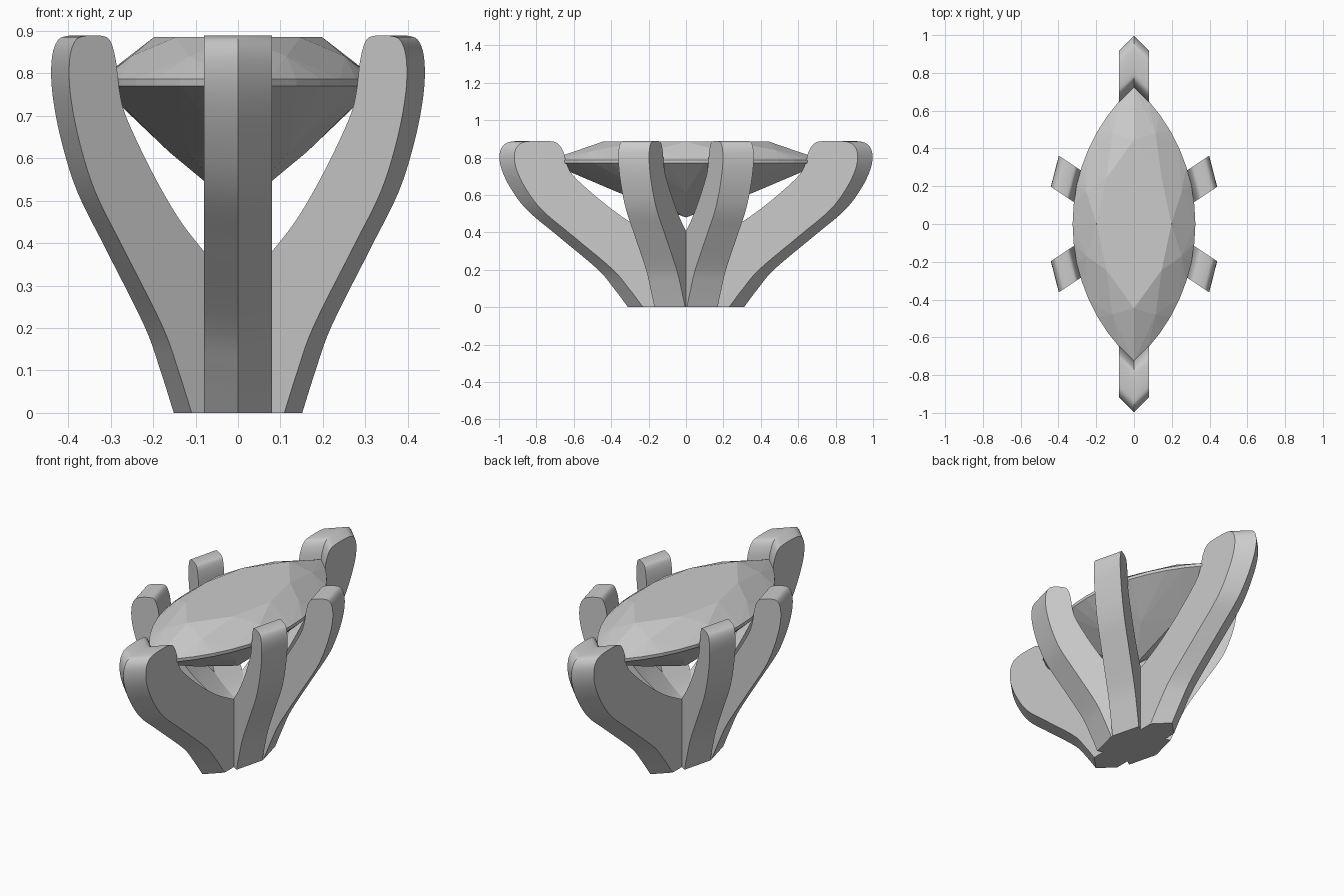
import bpy, bmesh, math
from mathutils import Vector

if "Cube" in bpy.data.objects:
    bpy.data.objects.remove(bpy.data.objects["Cube"])

# Radial prong profile (radius, height): outer side, rounded tip, inner side
PROFILE = [(0.31, 0), (0.385, 0.1), (0.475, 0.205), (0.69, 0.385), (0.85, 0.52),
           (0.94, 0.64), (0.99, 0.75), (0.995, 0.83), (0.965, 0.875), (0.91, 0.888),
           (0.81, 0.888), (0.765, 0.875), (0.735, 0.83), (0.715, 0.76), (0.675, 0.695),
           (0.535, 0.57), (0.39, 0.463), (0.25, 0.385), (0.12, 0.325), (0, 0.29)]


def spline(pts, n=5):
    p = [Vector(q) for q in pts]
    p = [2 * p[0] - p[1]] + p + [2 * p[-1] - p[-2]]
    out = []
    for i in range(1, len(p) - 2):
        a, b, c, d = p[i - 1:i + 3]
        for j in range(n):
            t = j / n
            out.append(0.5 * (2 * b + (c - a) * t + (2 * a - 5 * b + 4 * c - d) * t * t
                              + (3 * b - a - 3 * c + d) * t ** 3))
    return out + [p[-2]]


def finish(name, bm, smooth):
    bmesh.ops.recalc_face_normals(bm, faces=bm.faces)
    me = bpy.data.meshes.new(name)
    bm.to_mesh(me)
    bm.free()
    ob = bpy.data.objects.new(name, me)
    bpy.context.collection.objects.link(ob)
    if smooth:
        bpy.ops.object.select_all(action='DESELECT')
        bpy.context.view_layer.objects.active = ob
        ob.select_set(True)
        bpy.ops.object.shade_smooth_by_angle(angle=math.radians(30))
    return ob


def prong(name, angle, scale, stations, sx=1, sy=1):
    """Stations: (sideways offset, radial shift) for each copy of the profile."""
    bm = bmesh.new()
    path = spline(PROFILE) + [Vector((0, 0))]
    d = Vector((math.cos(angle), math.sin(angle)))
    s = Vector((-d.y, d.x))
    rings = []
    for v, shift in stations:
        ring = []
        for r, z in path:
            q = d * (r * scale + shift) + s * v
            ring.append(bm.verts.new((q.x * sx, q.y * sy, max(z, 0))))
        rings.append(ring)
    for a, b in zip(rings, rings[1:]):
        for i in range(len(path)):
            j = (i + 1) % len(path)
            bm.faces.new((a[i], a[j], b[j], b[i]))
    bm.faces.new(rings[0])
    bm.faces.new(rings[-1])
    finish(name, bm, True)


# End prongs with a folded V section
fold = [(-0.08, -0.08), (0, 0), (0.08, -0.08)]
for sy, label in ((-1, "front"), (1, "back")):
    prong(label + "_end_prong", math.pi / 2, 1.0, fold, 1, sy)
    # Side prongs with a slanted outer face
    for sx, side in ((-1, "left"), (1, "right")):
        prong(f"{label}_{side}_prong", math.radians(33.7), 0.505,
              [(-0.08, -0.028), (0.08, 0.028)], sx, sy)

# Marquise gem: convex hull of faceted rings
A, H = 0.73, 0.325
R = (A * A + H * H) / (2 * H)
HALF = math.asin(A / R)


def outline(k):
    """Point k of 32 around the pointed oval."""
    k %= 32
    side = 1 if k < 16 else -1
    t = -HALF + 2 * HALF * (k % 16) / 16
    return side * (R * math.cos(t) - (R - H)), side * R * math.sin(t)


gem = bmesh.new()
for scale, z, start, step in ((1, 0.787, 0, 1), (1, 0.770, 0, 1), (0.61, 0.885, 0, 4),
                              (0.83, 0.84, 2, 4), (0.5, 0.615, 0, 4)):
    for k in range(start, 32, step):
        x, y = outline(k)
        gem.verts.new((x * scale, y * scale, z))
gem.verts.new((0, 0, 0.48))
bmesh.ops.convex_hull(gem, input=gem.verts)
loose = [v for v in gem.verts if not v.link_faces]
bmesh.ops.delete(gem, geom=loose, context='VERTS')
bmesh.ops.dissolve_limit(gem, angle_limit=math.radians(1), verts=gem.verts, edges=gem.edges)
finish("marquise_gem", gem, False)
